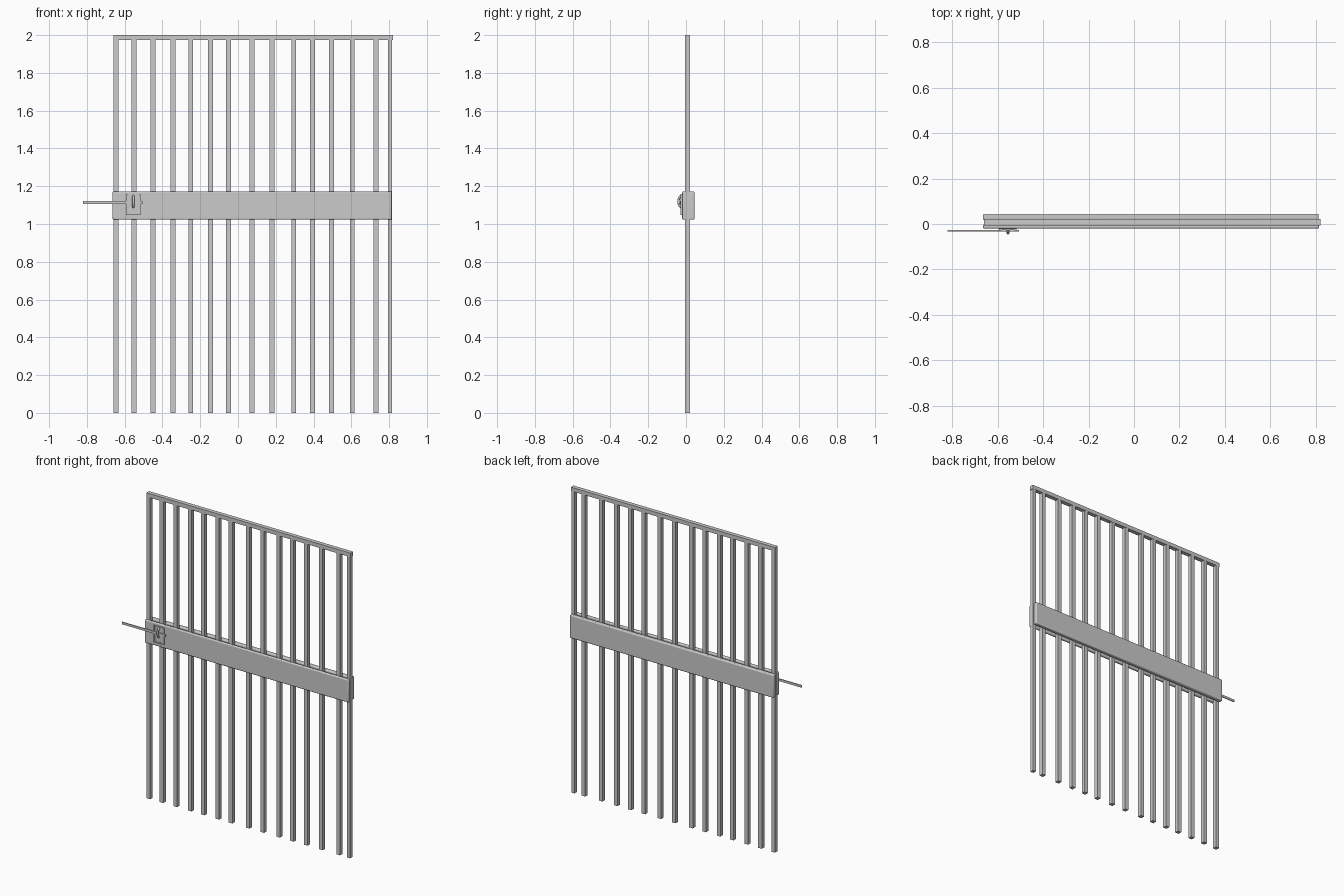
import bpy, math

if "Cube" in bpy.data.objects:
    bpy.data.objects.remove(bpy.data.objects["Cube"])


def box(name, x0, x1, y0, y1, z0, z1, bevel=0.0, segments=3):
    bpy.ops.mesh.primitive_cube_add(size=1, location=((x0 + x1) / 2, (y0 + y1) / 2, (z0 + z1) / 2))
    ob = bpy.context.object
    ob.name = name
    ob.scale = (x1 - x0, y1 - y0, z1 - z0)
    bpy.ops.object.transform_apply(location=False, rotation=False, scale=True)
    if bevel:
        mod = ob.modifiers.new("rounding", 'BEVEL')
        mod.width = bevel
        mod.segments = segments
        bpy.ops.object.shade_smooth_by_angle(angle=math.radians(35))
    return ob


# vertical bars, unevenly spaced
BARS = [-0.645, -0.55, -0.45, -0.345, -0.25, -0.145, -0.05, 0.075,
        0.18, 0.295, 0.395, 0.495, 0.605, 0.73, 0.805]
for i, x in enumerate(BARS):
    half = 0.011 if i == len(BARS) - 1 else 0.013
    box(f"bar_{i + 1}", x - half, x + half, -0.006, 0.02, 0, 1.976)

# top rail
box("top_rail", -0.66, 0.82, -0.006, 0.021, 1.974, 2.0)

# cross plates clamping the bars from both sides
box("front_plate", -0.664, 0.814, -0.02, -0.001, 1.023, 1.173, 0.006)
box("back_plate", -0.664, 0.812, 0.018, 0.045, 1.023, 1.173, 0.006)

# lock plate with a raised border
LX0, LX1, LZ0, LZ1 = -0.593, -0.517, 1.048, 1.158
box("lock_plate", LX0, LX1, -0.026, -0.018, LZ0, LZ1)
for name, a, b, c, d in [("left", LX0, LX0 + 0.008, LZ0, LZ1),
                         ("right", LX1 - 0.008, LX1, LZ0, LZ1),
                         ("bottom", LX0, LX1, LZ0, LZ0 + 0.008)]:
    box("lock_border_" + name, a, b, -0.029, -0.02, c, d)

# sliding bolt reaching past the gate edge
box("sliding_bolt", -0.82, -0.505, -0.032, -0.026, 1.106, 1.121)

# curved pull handle
curve = bpy.data.curves.new("lock_handle", 'CURVE')
curve.dimensions = '3D'
curve.bevel_depth = 0.006
curve.bevel_resolution = 2
curve.use_fill_caps = True
sp = curve.splines.new('POLY')
N = 12
sp.points.add(N)
for i, p in enumerate(sp.points):
    a = math.pi * i / N
    p.co = (-0.554, -0.022 - 0.018 * math.sin(a), 1.119 - 0.03 * math.cos(a), 1)
bpy.context.collection.objects.link(bpy.data.objects.new("lock_handle", curve))
